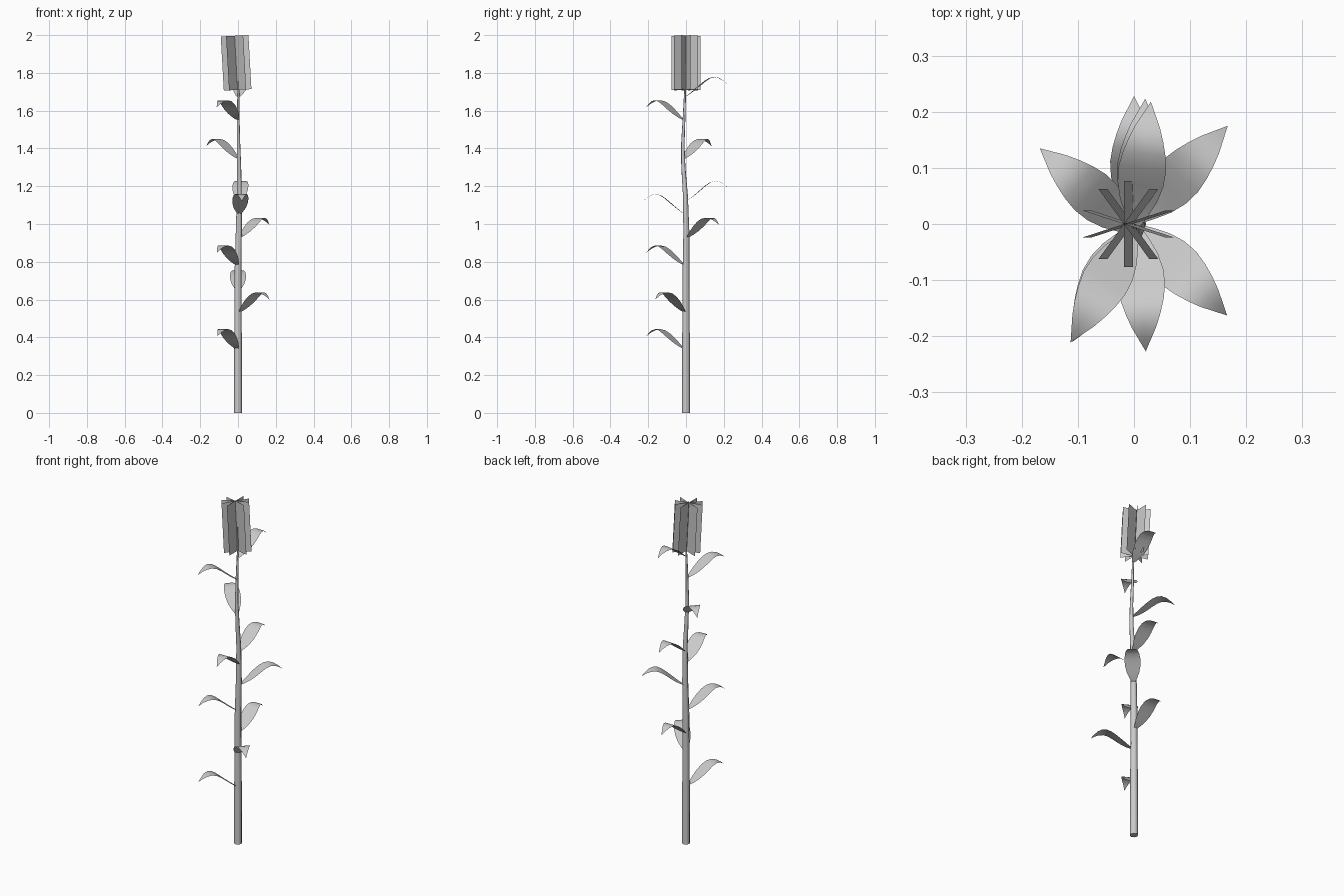
import bpy, bmesh, math
from mathutils import Vector, Matrix

if "Cube" in bpy.data.objects:
    bpy.data.objects.remove(bpy.data.objects["Cube"])


def finish(name, bm, smooth=False):
    me = bpy.data.meshes.new(name)
    bm.to_mesh(me)
    bm.free()
    ob = bpy.data.objects.new(name, me)
    bpy.context.collection.objects.link(ob)
    if smooth:
        for p in me.polygons:
            p.use_smooth = len(p.vertices) == 4
    return ob


# stem path: x, y, z, radius
STEM = [(0, 0, 0, .022), (0, 0, .4, .02), (0, 0, .75, .018), (.004, .002, .95, .016),
        (.007, -.003, 1.15, .013), (.006, -.014, 1.3, .011), (.003, -.017, 1.42, .009),
        (.001, -.010, 1.57, .007), (.002, -.005, 1.7, .005), (-.001, -.003, 1.85, .003)]


def stem_at(z):
    for a, b in zip(STEM, STEM[1:]):
        if a[2] <= z <= b[2]:
            t = (z - a[2]) / (b[2] - a[2])
            return [p + (q - p) * t for p, q in zip(a, b)]


def make_stem(sides=8):
    bm = bmesh.new()
    rings = []
    for x, y, z, r in STEM:
        rings.append([bm.verts.new((x + r * math.cos(math.tau * i / sides),
                                    y + r * math.sin(math.tau * i / sides), z))
                      for i in range(sides)])
    for a, b in zip(rings, rings[1:]):
        for i in range(sides):
            j = (i + 1) % sides
            bm.faces.new((a[i], a[j], b[j], b[i]))
    bm.faces.new(rings[0][::-1])
    bm.faces.new(rings[-1])
    finish("stem", bm, True)


# leaf profile: distance fraction, rise, half width
LEAF = [(0, 0, .010), (.09, .013, .021), (.2, .032, .033), (.33, .056, .041),
        (.46, .080, .0425), (.58, .097, .038), (.69, .103, .031),
        (.8, .098, .022), (.9, .085, .011), (1, .066, 0)]


def make_leaf(i, z, tx, ty):
    sx, sy, _, r = stem_at(z)
    tip = Vector((tx, ty, 0))
    d = (tip - Vector((sx, sy, 0))).normalized()
    base = Vector((sx, sy, 0)) + d * r * .7
    side = Vector((-d.y, d.x, 0))
    bm = bmesh.new()
    rows = []
    for t, h, w in LEAF:
        c = base.lerp(tip, t) + Vector((0, 0, z + h))
        rows.append([bm.verts.new(c + side * w * k) for k in (-1, 0, 1)] if w
                    else [bm.verts.new(c)] * 3)
    for a, b in zip(rows, rows[1:]):
        for k in (0, 1):
            vs = list(dict.fromkeys((a[k], a[k + 1], b[k + 1], b[k])))
            bm.faces.new(vs)
    ob = finish(f"leaf_{i}", bm)
    for p in ob.data.polygons:
        p.use_smooth = True


# flower head: five crossed upright cards, leaning slightly
def make_head(half=.077, z0=1.71, h=.287):
    bm = bmesh.new()
    for n in range(5):
        a = math.radians(18 + 36 * n)
        u = Vector((math.cos(a), math.sin(a), 0)) * half
        up = Vector((0, 0, h))
        bm.faces.new([bm.verts.new(p) for p in (-u, u, u + up, -u + up)])
    rot = Matrix.Rotation(math.radians(-3.2), 4, 'Y')
    bm.transform(Matrix.Translation((-.002, 0, z0)) @ rot)
    finish("flower_head", bm)


make_stem()
for i, leaf in enumerate([(.34, -.11, -.21), (.535, .166, -.163), (.65, 0, .228),
                          (.783, -.111, -.209), (.93, .167, .175), (1.055, .021, -.227),
                          (1.125, .02, .223), (1.347, -.168, .135),
                          (1.552, -.113, -.211), (1.675, .03, .218)]):
    make_leaf(i + 1, *leaf)
make_head()
